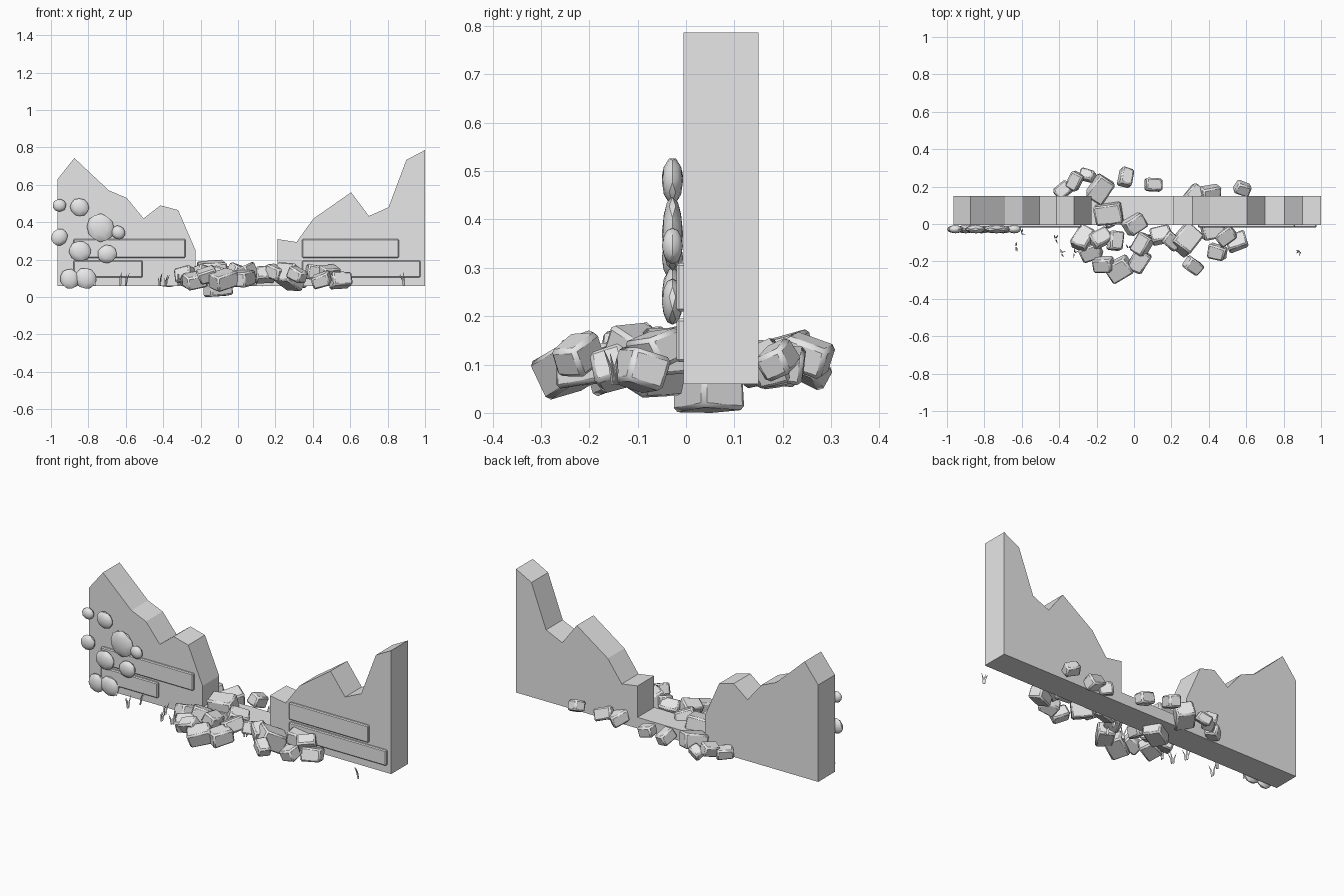
import bpy, bmesh, math, random
from mathutils import Matrix, Vector, Euler

if "Cube" in bpy.data.objects:
    bpy.data.objects.remove(bpy.data.objects["Cube"])

random.seed(4)
grey = bpy.data.materials.new("stone grey")
grey.diffuse_color = (0.8, 0.8, 0.8, 1)
grey.use_nodes = True
grey.node_tree.nodes["Principled BSDF"].inputs["Base Color"].default_value = grey.diffuse_color


def finish(name, bm, smooth=None):
    """Turn a bmesh into a named grey object."""
    bmesh.ops.recalc_face_normals(bm, faces=bm.faces)
    mesh = bpy.data.meshes.new(name)
    bm.to_mesh(mesh)
    bm.free()
    mesh.materials.append(grey)
    obj = bpy.data.objects.new(name, mesh)
    bpy.context.collection.objects.link(obj)
    if smooth:
        bpy.ops.object.select_all(action='DESELECT')
        obj.select_set(True)
        bpy.context.view_layer.objects.active = obj
        bpy.ops.object.shade_smooth_by_angle(angle=math.radians(smooth))
    return obj


def block(name, size, matrix, bevel, jitter=0.0, smooth=None):
    """Bevelled box, optionally with uneven corners."""
    bm = bmesh.new()
    bmesh.ops.create_cube(bm, size=1)
    for v in bm.verts:
        v.co = Vector([c * s * (1 + random.uniform(-jitter, jitter)) for c, s in zip(v.co, size)])
    bmesh.ops.bevel(bm, geom=bm.edges[:], offset=bevel, segments=1, affect='EDGES')
    bm.transform(matrix)
    return finish(name, bm, smooth)


# Broken wall: one jagged outline with a collapsed gap, extruded in depth
outline = [(-0.965, 0.06), (-0.965, 0.63), (-0.875, 0.743), (-0.79, 0.663), (-0.69, 0.57),
           (-0.595, 0.53), (-0.505, 0.42), (-0.415, 0.49), (-0.32, 0.465), (-0.227, 0.25),
           (-0.227, 0.125), (0.21, 0.125), (0.21, 0.31), (0.313, 0.294), (0.404, 0.42),
           (0.505, 0.49), (0.605, 0.56), (0.70, 0.433), (0.805, 0.48), (0.90, 0.733),
           (1.0, 0.786), (1.0, 0.06)]
bm = bmesh.new()
face = bm.faces.new([bm.verts.new((x, -0.005, z)) for x, z in outline])
ext = bmesh.ops.extrude_face_region(bm, geom=[face])
bmesh.ops.translate(bm, vec=(0, 0.155, 0),
                    verts=[g for g in ext["geom"] if isinstance(g, bmesh.types.BMVert)])
finish("broken_wall", bm)

# Raised stone courses on the front
for name, x0, x1, z0, z1 in [("course_left_upper", -0.88, -0.28, 0.21, 0.31),
                             ("course_left_lower", -0.88, -0.51, 0.105, 0.195),
                             ("course_right_upper", 0.343, 0.86, 0.21, 0.31),
                             ("course_right_lower", 0.343, 0.975, 0.105, 0.195)]:
    block(name, (x1 - x0, 0.035, z1 - z0),
          Matrix.Translation(((x0 + x1) / 2, -0.002, (z0 + z1) / 2)), 0.005)

# Flattened ivy clumps on the left end: x, z, radius
for x, z, r in [(-0.955, 0.49, 0.037), (-0.847, 0.48, 0.052), (-0.955, 0.32, 0.047),
                (-0.735, 0.37, 0.078), (-0.64, 0.345, 0.039), (-0.845, 0.245, 0.06),
                (-0.70, 0.23, 0.053), (-0.90, 0.097, 0.055), (-0.815, 0.10, 0.06)]:
    bm = bmesh.new()
    bmesh.ops.create_icosphere(bm, subdivisions=2, radius=1)
    spin = Matrix.Rotation(random.uniform(0, 3), 4, 'Y')
    bm.transform(Matrix.Translation((x, -0.028, z)) @ spin @ Matrix.Diagonal((r, 0.022, r * 0.92, 1)))
    finish("ivy_clump", bm, 30)

# Fallen rubble: x, y, z, length, yaw in degrees
rubble = [(-0.25, 0.26, 0.09, 0.08, -15), (-0.315, 0.23, 0.11, 0.09, 65), (-0.18, 0.19, 0.11, 0.13, 55),
          (-0.045, 0.25, 0.12, 0.095, 80), (0.105, 0.21, 0.10, 0.09, 0), (-0.38, 0.18, 0.09, 0.09, 40),
          (-0.135, 0.055, 0.14, 0.145, 10), (0.005, 0.0, 0.13, 0.11, 35), (0.32, 0.16, 0.10, 0.10, 50),
          (0.41, 0.165, 0.10, 0.10, 10), (0.58, 0.19, 0.11, 0.085, -20),
          (-0.27, -0.075, 0.11, 0.12, 60), (-0.18, -0.075, 0.12, 0.11, 30), (-0.10, -0.09, 0.12, 0.10, 85),
          (-0.23, -0.15, 0.09, 0.11, 20), (-0.165, -0.215, 0.12, 0.10, 0), (-0.08, -0.24, 0.09, 0.13, 30),
          (0.025, -0.20, 0.10, 0.12, 60), (0.045, -0.11, 0.13, 0.11, 60), (0.145, -0.06, 0.12, 0.11, 15),
          (0.28, -0.085, 0.11, 0.15, 50), (0.20, -0.09, 0.13, 0.10, -40), (0.42, -0.035, 0.13, 0.12, 10),
          (0.55, -0.095, 0.09, 0.11, 20), (0.445, -0.15, 0.09, 0.10, -15), (0.315, -0.225, 0.12, 0.095, -35),
          (0.49, -0.06, 0.13, 0.10, 35), (-0.11, 0.045, 0.07, 0.13, 30)]
for x, y, z, length, yaw in rubble:
    tilt = [random.uniform(-0.45, 0.45) for _ in range(2)]
    turn = Euler((tilt[0], tilt[1], math.radians(yaw))).to_matrix().to_4x4()
    stone = block("rubble_stone", (length, length * 0.75, length * 0.68),
                  Matrix.Translation((x, y, z)) @ turn, 0.009, 0.1, 40)
# The last stone is sunk until it touches the ground
low = min(v.co.z for v in stone.data.vertices)
stone.data.transform(Matrix.Translation((0, 0, -low)))

# Grass tufts: three thin bent blades each
for x, y in [(-0.63, -0.12), (-0.605, -0.05), (-0.42, -0.08), (-0.39, -0.155), (-0.32, -0.155),
             (-0.77, -0.04), (0.89, -0.145), (-0.03, -0.13), (0.06, -0.15), (0.09, -0.06)]:
    bm = bmesh.new()
    for i in range(3):
        a = random.uniform(0, 6.28)
        out = Vector((math.cos(a), math.sin(a), 0))
        h = random.uniform(0.05, 0.075)
        base = Vector((x, y, 0.058)) + out * 0.006
        rings = []
        for t, r in ((0, 0.004), (0.5, 0.0045), (1, 0.0006)):
            mid = base + out * 0.02 * t * t + Vector((0, 0, h * t))
            rings.append([bm.verts.new(mid + Vector((math.cos(k * 2.094), math.sin(k * 2.094), 0)) * r)
                          for k in range(3)])
        for lo, hi in zip(rings, rings[1:]):
            for k in range(3):
                bm.faces.new((lo[k], lo[(k + 1) % 3], hi[(k + 1) % 3], hi[k]))
        bm.faces.new(rings[0])
        bm.faces.new(rings[-1])
    finish("grass_tuft", bm)
